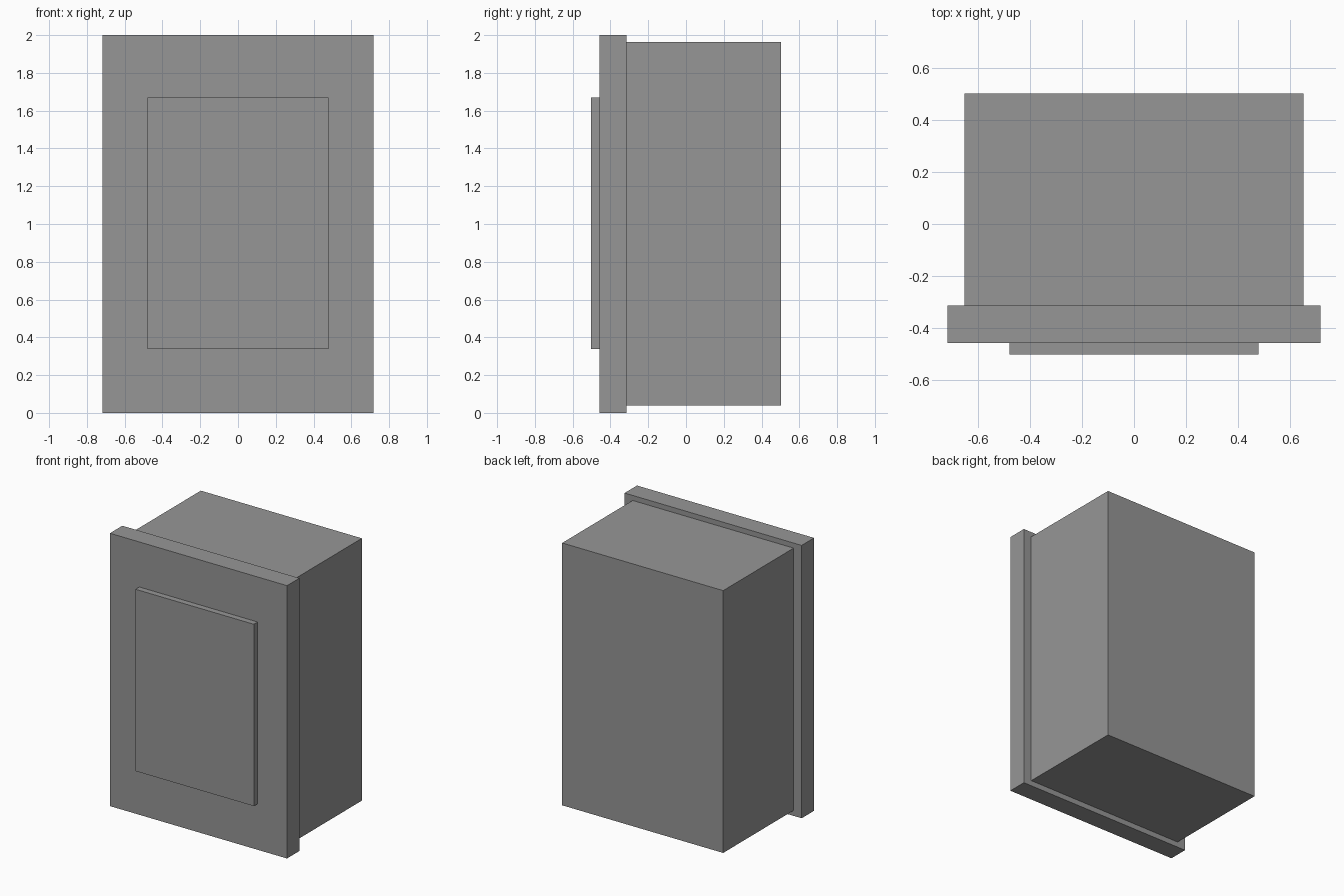
import bpy

# Remove the default cube
default = bpy.data.objects.get("Cube")
if default:
    bpy.data.objects.remove(default, do_unlink=True)

# Single grey finish
GREY = (0.305, 0.305, 0.305, 1.0)
grey = bpy.data.materials.new("mid_grey")
grey.use_nodes = True
grey.diffuse_color = GREY
grey.node_tree.nodes["Principled BSDF"].inputs["Base Color"].default_value = GREY


def box(name, half_width, y_range, z_range):
    """Box centred on x = 0, spanning the given depth and height."""
    (y0, y1), (z0, z1) = y_range, z_range
    bpy.ops.mesh.primitive_cube_add(size=1, location=(0, (y0 + y1) / 2, (z0 + z1) / 2))
    obj = bpy.context.object
    obj.name = name
    obj.scale = (2 * half_width, y1 - y0, z1 - z0)
    bpy.ops.object.transform_apply(location=False, rotation=False, scale=True)
    obj.data.materials.append(grey)
    return obj


# Depth planes from front to back
PANEL_FRONT, FLANGE_FRONT, FLANGE_BACK, BODY_BACK = -0.502, -0.458, -0.314, 0.502

# Rear housing, wider front flange and raised front panel
box("housing", 0.653, (FLANGE_BACK, BODY_BACK), (0.04, 1.963))
box("front_flange", 0.718, (FLANGE_FRONT, FLANGE_BACK), (0.0, 2.0))
box("raised_panel", 0.48, (PANEL_FRONT, FLANGE_FRONT), (0.337, 1.67))
